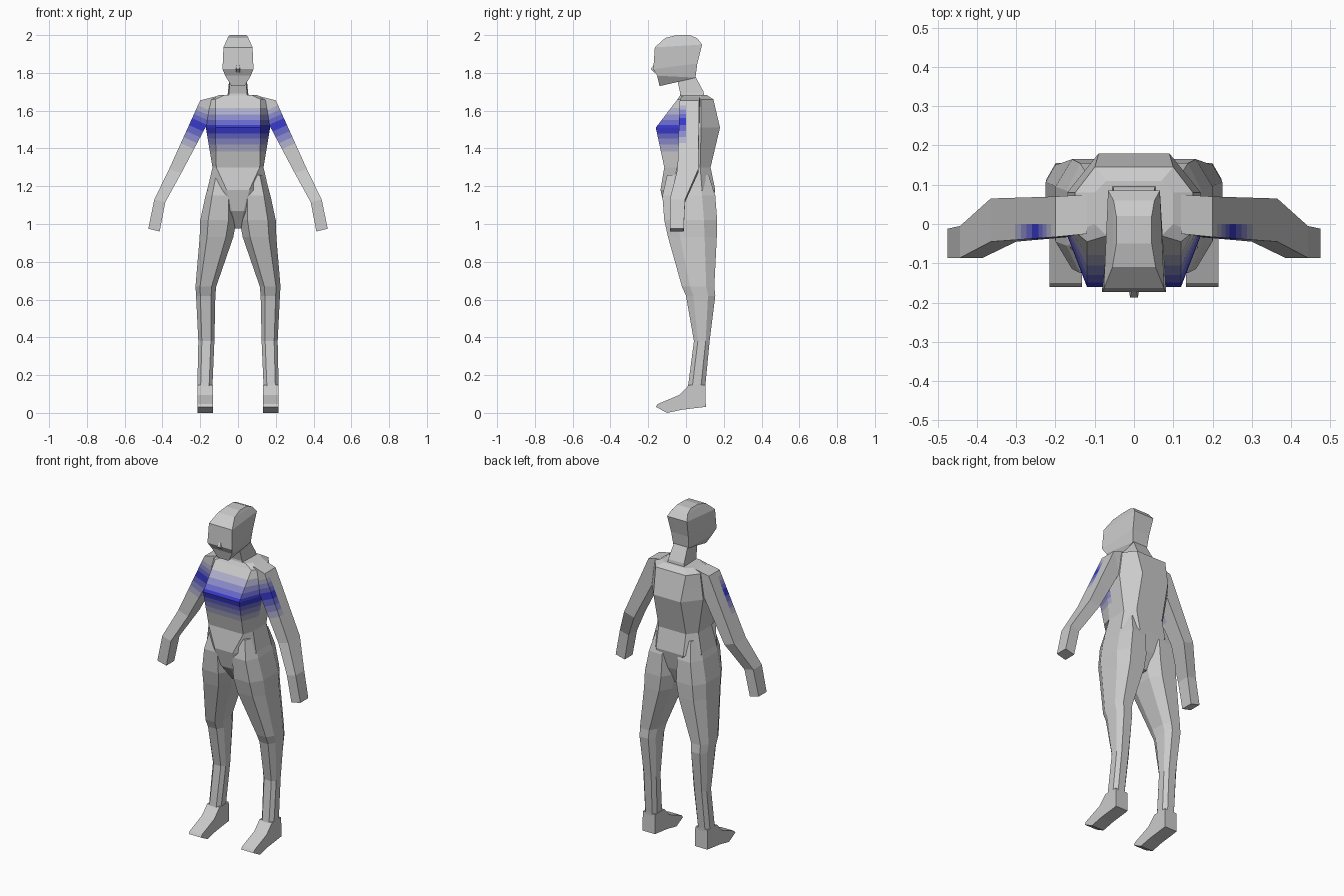
import bpy, bmesh
from mathutils import Vector

if "Cube" in bpy.data.objects:
    bpy.data.objects.remove(bpy.data.objects["Cube"])


def material(name, rgb):
    m = bpy.data.materials.new(name)
    m.diffuse_color = (*rgb, 1)
    m.use_nodes = True
    m.node_tree.nodes["Principled BSDF"].inputs["Base Color"].default_value = m.diffuse_color
    return m


GREY = material("body_grey", (.6, .6, .6))
BLUES = [material("deep_blue", (.04, .04, .6)), material("mid_blue", (.14, .14, .6)),
         material("soft_blue", (.26, .26, .6)), material("pale_blue", (.43, .43, .6))]


def loft(name, rings, bands=None):
    """Skin equal-length rings; bands = (origin, direction, four (low, high) ranges, y limit)."""
    bm = bmesh.new()
    vs = [[bm.verts.new(p) for p in r] for r in rings]
    n = len(rings[0])
    for a, b in zip(vs, vs[1:]):
        for i in range(n):
            j = (i + 1) % n
            bm.faces.new((a[i], a[j], b[j], b[i]))
    bm.faces.new(vs[0])
    bm.faces.new(vs[-1])
    bmesh.ops.recalc_face_normals(bm, faces=bm.faces)
    if bands:
        origin, direction, ranges, ymax = bands
        origin, direction = Vector(origin), Vector(direction).normalized()

        def cut(co, no):
            bmesh.ops.bisect_plane(bm, geom=bm.verts[:] + bm.edges[:] + bm.faces[:],
                                   plane_co=co, plane_no=no)
        for lo, hi in ranges:
            cut(origin + direction * lo, direction)
            cut(origin + direction * hi, direction)
        cut((0, ymax, 0), (0, 1, 0))
        for f in bm.faces:
            c = f.calc_center_median()
            t = (c - origin).dot(direction)
            if c.y < ymax:
                for i, (lo, hi) in enumerate(ranges):
                    if lo < t < hi:
                        f.material_index = i + 1
                        break
    me = bpy.data.meshes.new(name)
    bm.to_mesh(me)
    bm.free()
    for m in [GREY] + (BLUES if bands else []):
        me.materials.append(m)
    ob = bpy.data.objects.new(name, me)
    bpy.context.collection.objects.link(ob)
    return ob


def mirror_ring(half):
    return half + [(-x, y, z) for x, y, z in reversed(half)]


def wedge_ring(yf, zf, wf, yb, zb, wb):
    return mirror_ring([(wf, yf, zf), (wb, yb, zb)])


def octagon(s, z, xi, xo, yf, yb):
    cx, cy = (xo - xi) * .22, (yb - yf) * .25
    return [(s * x, y, z) for x, y in (
        (xi + cx, yf), (xo - cx, yf), (xo, yf + cy), (xo, yb - cy),
        (xo - cx, yb), (xi + cx, yb), (xi, yb - cy), (xi, yf + cy))]


# Head: sloping rings from jaw to crown
loft("head", [wedge_ring(*r) for r in (
    (-.14, 1.73, .035, -.03, 1.755, .04),
    (-.153, 1.785, .068, .05, 1.775, .05),
    (-.173, 1.82, .082, .06, 1.85, .057),
    (-.165, 1.935, .077, .085, 1.95, .066),
    (-.11, 1.985, .055, .06, 1.983, .052),
    (-.05, 2.0, .045, .02, 2.0, .045))])

# Nose
loft("nose", [wedge_ring(-.165, 1.85, .004, -.15, 1.85, .006),
              wedge_ring(-.187, 1.82, .010, -.15, 1.82, .016),
              wedge_ring(-.168, 1.803, .008, -.15, 1.80, .012)])

# Neck
loft("neck", [wedge_ring(-.035, 1.66, .052, .1, 1.66, .058),
              wedge_ring(-.03, 1.69, .048, .093, 1.70, .053),
              wedge_ring(-.048, 1.77, .042, .045, 1.79, .044)])


# Torso: each ring is z, front x, front y, side x, side front y, side back y, back x, back y
def torso_ring(z, xf, yf, xs, ysf, ysb, xb, yb):
    return mirror_ring([(xf, yf, z), (xs, ysf, z), (xs, ysb, z), (xb, yb, z)])


loft("torso", [torso_ring(*r) for r in (
    (.975, .012, -.04, .03, -.01, .05, .012, .09),
    (1.07, .03, -.11, .12, -.06, .08, .04, .13),
    (1.18, .06, -.135, .163, -.06, .085, .09, .155),
    (1.30, .115, -.115, .135, -.05, .075, .09, .13),
    (1.51, .12, -.16, .17, -.03, .08, .09, .18),
    (1.66, .12, -.045, .15, -.02, .08, .10, .145),
    (1.683, .07, -.03, .10, .0, .08, .07, .11))],
    bands=((0, 0, 1.5), (0, 0, 1),
           ((-.02, .025), (-.047, .05), (-.08, .08), (-.115, .115)), -.01))


# Limbs, built for each side
def arm_ring(s, xo, zo, xi, zi, yf, yb):
    return [(s * xo, yf, zo), (s * xi, yf, zi), (s * xi, yb, zi), (s * xo, yb, zo)]


for s, side in ((-1, "right"), (1, "left")):
    loft(side + "_arm", [arm_ring(s, *r) for r in (
        (.12, 1.675, .12, 1.50, -.025, .075),
        (.20, 1.655, .165, 1.525, -.033, .07),
        (.365, 1.29, .30, 1.27, -.045, .065),
        (.443, 1.13, .385, 1.115, -.086, -.005),
        (.475, .975, .415, .96, -.086, -.012))],
        bands=((s * .19, 0, 1.52), (s * .407, 0, -.913),
               ((-.015, .025), (-.04, .06), (-.065, .095), (-.09, .13)), .0))

    # Leg from hip to ankle
    loft(side + "_leg", [octagon(s, *r) for r in (
        (1.26, .03, .14, -.10, .12),
        (1.15, .015, .172, -.125, .155),
        (1.02, .008, .20, -.115, .165),
        (.93, .025, .203, -.095, .163),
        (.67, .115, .225, -.022, .15),
        (.62, .12, .222, .0, .155),
        (.38, .125, .21, .042, .125),
        (.15, .135, .215, .012, .103),
        (.08, .14, .212, .0, .10))])

    # Foot: side profile tapering slightly across
    profile = ((.105, .035), (.102, .15), (.015, .15), (-.035, .098),
               (-.15, .05), (-.16, .035), (-.10, .003), (-.02, .02))
    loft(side + "_foot", [[(s * x, y, max(0, z - .003)) for y, z in profile]
                          for x in (.133, .215)])
